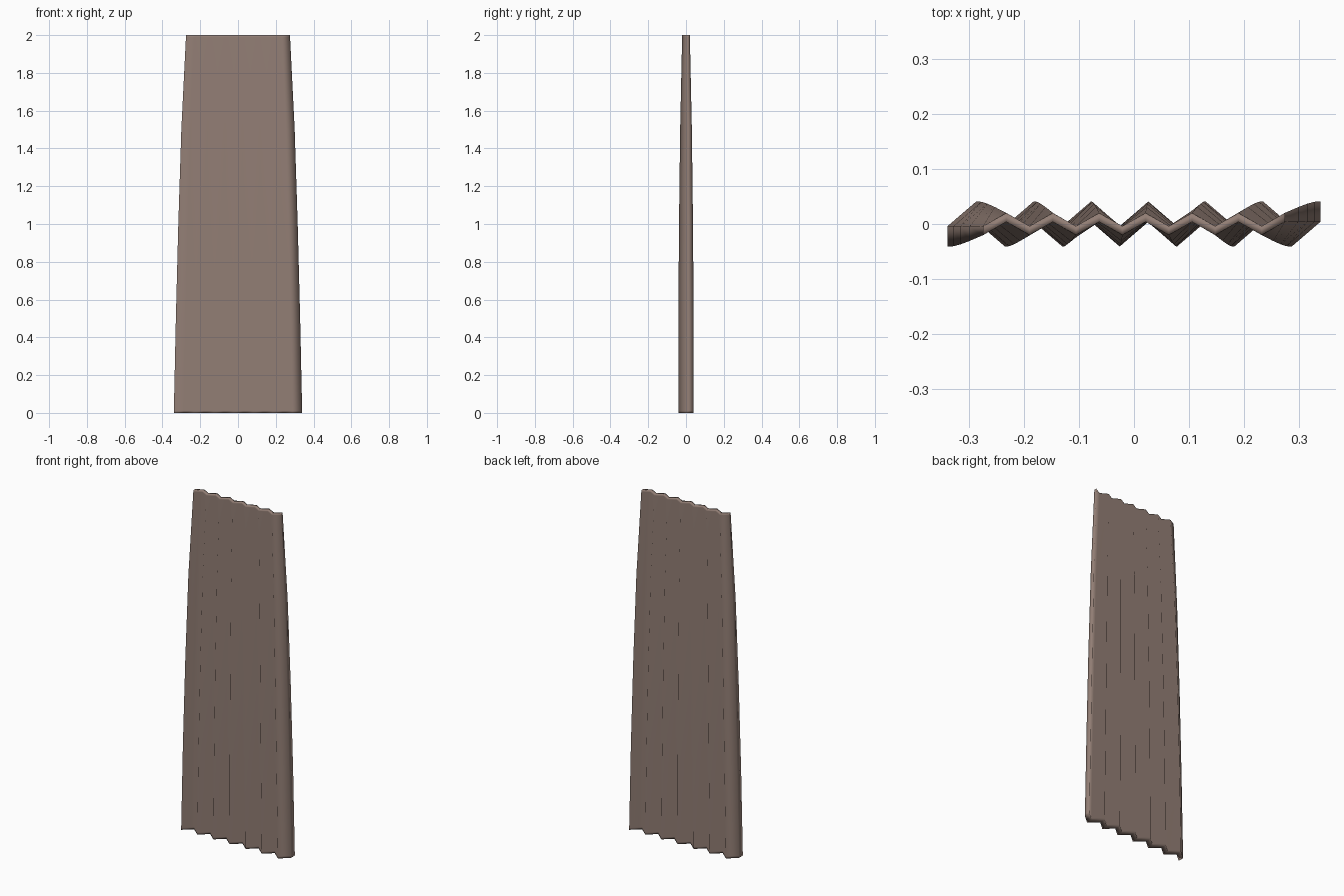
import bpy, bmesh

if "Cube" in bpy.data.objects:
    bpy.data.objects.remove(bpy.data.objects["Cube"])

# One flat colour
mat = bpy.data.materials.new("dusty brown")
mat.diffuse_color = (0.29, 0.21, 0.178, 1)
mat.use_nodes = True
mat.node_tree.nodes["Principled BSDF"].inputs["Base Color"].default_value = mat.diffuse_color

SEGMENTS = 13
# Levels: height, half width, outer y reach, wall thickness measured along y
LEVELS = [
    (0.0, 0.340, 0.041, 0.037),
    (0.012, 0.3395, 0.041, 0.037),
    (0.5, 0.329, 0.0405, 0.0365),
    (1.0, 0.316, 0.037, 0.033),
    (1.5, 0.300, 0.031, 0.026),
    (1.99, 0.2755, 0.0205, 0.0165),
    (2.0, 0.275, 0.020, 0.016),
]

# Corrugated panel: closed zigzag cross-sections joined from bottom to top
bm = bmesh.new()
rings = []
for z, half, reach, thick in LEVELS:
    front, back = [], []
    for i in range(SEGMENTS + 1):
        x = half * (2 * i / SEGMENTS - 1)
        mid = (reach - thick / 2) * (1 if i % 2 else -1)
        front.append(bm.verts.new((x, mid - thick / 2, z)))
        back.append(bm.verts.new((x, mid + thick / 2, z)))
    rings.append((front, back))

for (f0, b0), (f1, b1) in zip(rings, rings[1:]):
    loop0, loop1 = f0 + b0[::-1], f1 + b1[::-1]
    n = len(loop0)
    for i in range(n):
        j = (i + 1) % n
        bm.faces.new((loop0[i], loop0[j], loop1[j], loop1[i]))

# End caps as strips of quads
for front, back in (rings[0], rings[-1]):
    for i in range(SEGMENTS):
        bm.faces.new((front[i], front[i + 1], back[i + 1], back[i]))

bmesh.ops.recalc_face_normals(bm, faces=bm.faces)
for f in bm.faces:
    f.smooth = True

mesh = bpy.data.meshes.new("corrugated_panel")
bm.to_mesh(mesh)
bm.free()
mesh.materials.append(mat)
panel = bpy.data.objects.new("corrugated_panel", mesh)
bpy.context.collection.objects.link(panel)
